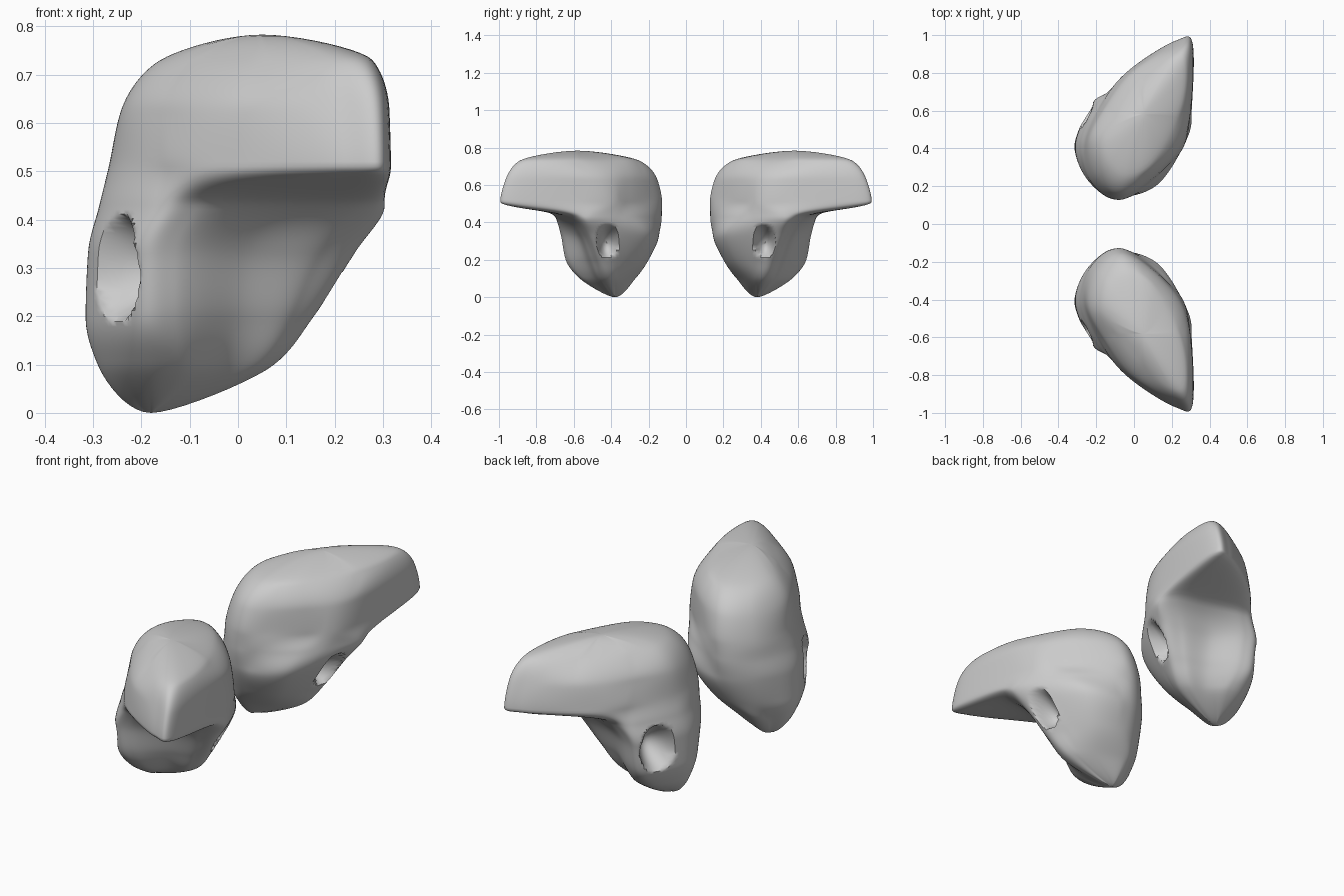
import bpy, bmesh
from mathutils import Vector

if "Cube" in bpy.data.objects:
    bpy.data.objects.remove(bpy.data.objects["Cube"])

# Horizontal cross-sections of one pad: height -> nine (x, y) points
SECTIONS = [
    (.10, [(-.29, .41), (-.24, .32), (-.17, .27), (-.03, .31), (.07, .40), (.05, .46), (-.03, .49), (-.12, .56), (-.21, .55)]),
    (.20, [(-.315, .42), (-.25, .27), (-.12, .20), (.05, .25), (.155, .43), (.11, .50), (.00, .54), (-.13, .63), (-.22, .62)]),
    (.33, [(-.31, .42), (-.25, .24), (-.10, .145), (.12, .21), (.24, .47), (.17, .55), (.02, .585), (-.13, .66), (-.22, .64)]),
    (.43, [(-.285, .43), (-.235, .23), (-.08, .13), (.16, .26), (.298, .50), (.26, .62), (.10, .66), (-.08, .70), (-.18, .66)]),
    (.51, [(-.265, .42), (-.22, .22), (-.06, .13), (.17, .30), (.285, .48), (.313, .94), (.22, .97), (-.02, .82), (-.16, .655)]),
    (.63, [(-.24, .43), (-.19, .24), (-.05, .155), (.16, .30), (.285, .51), (.308, .92), (.21, .94), (-.01, .805), (-.16, .61)]),
    (.73, [(-.16, .44), (-.13, .32), (-.03, .25), (.11, .33), (.25, .60), (.275, .85), (.20, .875), (.03, .73), (-.10, .57)]),
]
BOTTOM, TOP = Vector((-.18, .38, 0)), Vector((.05, .58, .783))
AROUND, UP = 14, 10

# Dimples: centre, push direction, radii along the surface and in z, depth
DIMPLES = [
    (Vector((-.235, .57, .30)), Vector((.9, -.44, 0)), .085, .11, .13),
    (Vector((.19, .42, .30)), Vector((-1, .1, 0)), .06, .09, .10),
]


def spline(a, b, c, d, t):
    return .5 * (2 * b + (c - a) * t + (2 * a - 5 * b + 4 * c - d) * t * t
                 + (3 * b - a - 3 * c + d) * t ** 3)


def slope(p, q):
    return 2 * p * q / (p + q) if p * q > 1e-12 else 0


def rise(a, b, c, d, t):
    # curve between b and c that never overshoots
    out = []
    for i in range(3):
        m0, m1 = slope(b[i] - a[i], c[i] - b[i]), slope(c[i] - b[i], d[i] - c[i])
        h = t * t * (3 - 2 * t)
        out.append(b[i] * (1 - h) + c[i] * h + m0 * t * (1 - t) ** 2 - m1 * t * t * (1 - t))
    return Vector(out)


def smooth_ring(z, pts):
    p = [Vector((x, y, z)) for x, y in pts]
    n = len(p)
    return [spline(p[i - 1], p[i], p[(i + 1) % n], p[(i + 2) % n], k / AROUND)
            for i in range(n) for k in range(AROUND)]


def dent(co):
    out = co.copy()
    for c, d, r, rz, depth in DIMPLES:
        d = d.normalized()
        off = co - c
        if off.dot(d) > .09:
            continue
        side = off.dot(Vector((-d.y, d.x, 0)))
        q = (side / r) ** 2 + (off.z / rz) ** 2
        if q < 1:
            out += d * depth * (1 - q)
    return out


def pad(name, side):
    rings = [smooth_ring(z, p) for z, p in SECTIONS]
    n = len(rings[0])
    flip = lambda r: r[n // 2:] + r[:n // 2]
    # poles and mirrored rings give rounded ends
    ctrl = [flip(rings[0]), [BOTTOM] * n] + rings + [[TOP] * n, flip(rings[-1])]
    bm = bmesh.new()
    vert = lambda p: bm.verts.new((p.x, p.y * side, p.z))
    low, high = vert(BOTTOM), vert(TOP)
    levels = []
    for i in range(1, len(ctrl) - 2):
        for k in range(UP):
            if i == 1 and k == 0:
                continue
            levels.append([vert(dent(rise(ctrl[i - 1][j], ctrl[i][j], ctrl[i + 1][j],
                                          ctrl[i + 2][j], k / UP))) for j in range(n)])
    for j in range(n):
        m = (j + 1) % n
        bm.faces.new((low, levels[0][m], levels[0][j]))
        bm.faces.new((high, levels[-1][j], levels[-1][m]))
        for a, b in zip(levels, levels[1:]):
            bm.faces.new((a[j], a[m], b[m], b[j]))
    bmesh.ops.recalc_face_normals(bm, faces=bm.faces[:])
    mesh = bpy.data.meshes.new(name)
    bm.to_mesh(mesh)
    bm.free()
    obj = bpy.data.objects.new(name, mesh)
    bpy.context.collection.objects.link(obj)
    bpy.ops.object.select_all(action='DESELECT')
    obj.select_set(True)
    bpy.context.view_layer.objects.active = obj
    bpy.ops.object.shade_smooth_by_angle(angle=.8)


# Mirrored pair
pad("front_pad", -1)
pad("back_pad", 1)
